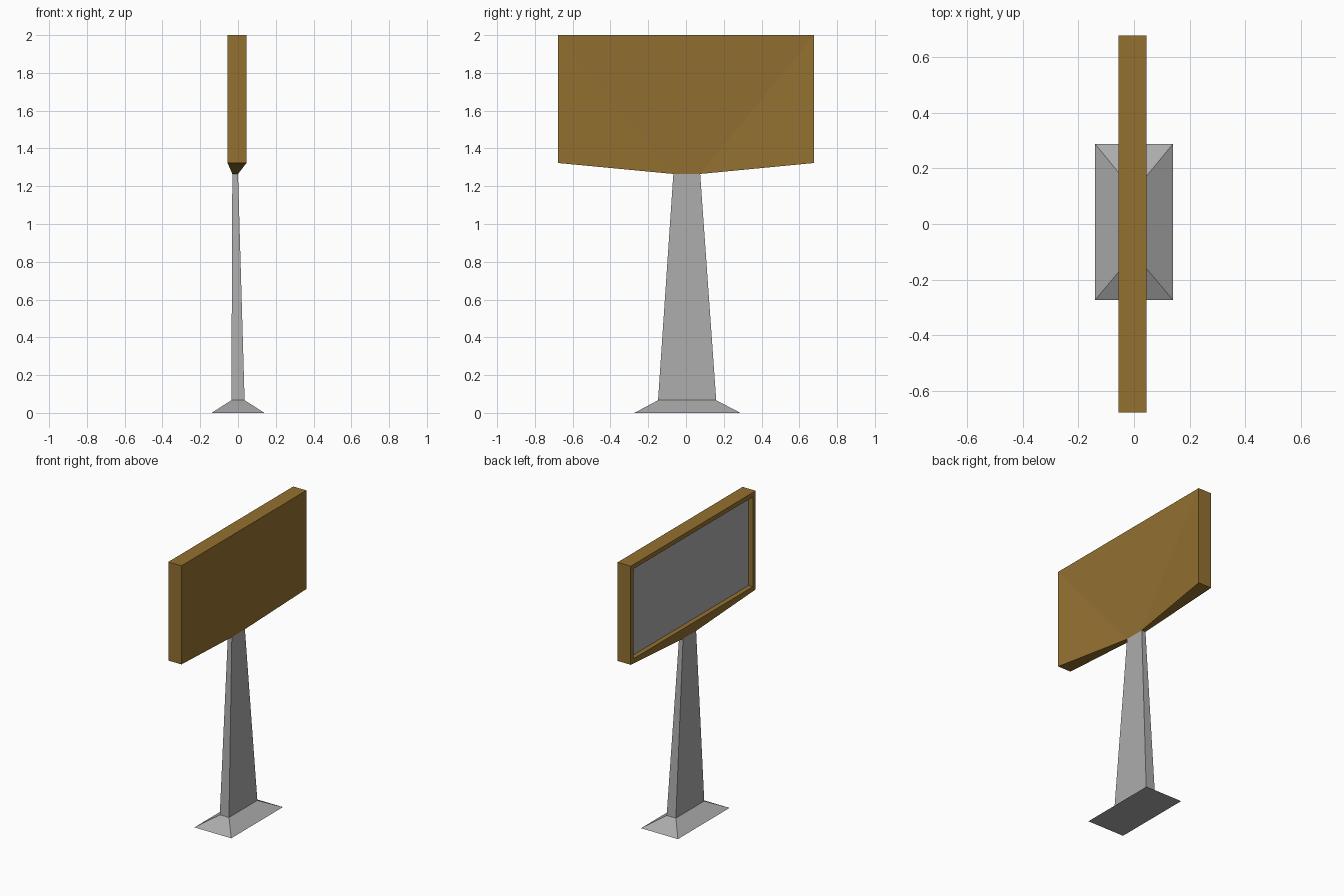
import bpy, bmesh

if "Cube" in bpy.data.objects:
    bpy.data.objects.remove(bpy.data.objects["Cube"])


def material(name, col):
    m = bpy.data.materials.new(name)
    m.diffuse_color = (*col, 1)
    m.use_nodes = True
    m.node_tree.nodes["Principled BSDF"].inputs["Base Color"].default_value = m.diffuse_color
    return m


wood = material("brown", (0.296, 0.165, 0.03))
metal = material("grey", (0.41, 0.41, 0.41))


def make(name, bm, mat):
    bmesh.ops.recalc_face_normals(bm, faces=bm.faces[:])
    me = bpy.data.meshes.new(name)
    bm.to_mesh(me)
    bm.free()
    me.materials.append(mat)
    ob = bpy.data.objects.new(name, me)
    bpy.context.collection.objects.link(ob)
    return ob


def bridge(bm, a, b):
    for i in range(4):
        j = (i + 1) % 4
        bm.faces.new((a[i], a[j], b[j], b[i]))


# stand: flared foot and tapering post, lofted through three rectangles
bm = bmesh.new()
rings = []
for x0, x1, y0, y1, z in ((-.14, .14, -.273, .288, 0),
                          (-.035, .035, -.148, .16, .067),
                          (-.03, 0, -.067, .075, 1.265)):
    rings.append([bm.verts.new((x, y, z)) for x, y in
                  ((x0, y0), (x1, y0), (x1, y1), (x0, y1))])
bridge(bm, rings[0], rings[1])
bridge(bm, rings[1], rings[2])
bm.faces.new(rings[0])
bm.faces.new(rings[2])
make("stand", bm, metal)

# board frame: six-sided outline on each side, keel narrowing to the post
W, TOP, MID, LOW = .678, 2.0, 1.323, 1.265
OUTLINE = ((-W, TOP), (-W, MID), (-.067, LOW), (.075, LOW), (W, MID), (W, TOP))
bm = bmesh.new()


def side(x, x_low):
    return [bm.verts.new((x_low if z == LOW else x, y, z)) for y, z in OUTLINE]


plain, open_side = side(.045, 0), side(-.055, -.03)
for i in range(6):
    j = (i + 1) % 6
    bm.faces.new((plain[i], plain[j], open_side[j], open_side[i]))
# plain side, folded gently down to the keel
p = plain
for f in ((p[0], p[1], p[2]), (p[0], p[2], p[3], p[5]), (p[5], p[3], p[4])):
    bm.faces.new(f)

# rim and recess walls on the other side
B, DEPTH = .03, -.022


def rect(bm, x):
    return [bm.verts.new((x, y, z)) for y, z in
            ((-W + B, TOP - B), (-W + B, MID + B), (W - B, MID + B), (W - B, TOP - B))]


q, r = open_side, rect(bm, -.055)
for f in ((q[0], q[1], r[1], r[0]), (q[1], q[2], r[1]), (q[2], q[3], r[2], r[1]),
          (q[3], q[4], r[2]), (q[4], q[5], r[3], r[2]), (q[5], q[0], r[0], r[3])):
    bm.faces.new(f)
deep = rect(bm, DEPTH)
bridge(bm, r, deep)
# temporary floor keeps normals consistent, then the panel replaces it
floor = bm.faces.new(deep)
bmesh.ops.recalc_face_normals(bm, faces=bm.faces[:])
bmesh.ops.delete(bm, geom=[floor], context='FACES_ONLY')
make("board_frame", bm, wood)

# recessed grey panel
bm = bmesh.new()
bm.faces.new(rect(bm, DEPTH))
panel = make("panel", bm, metal)
if panel.data.polygons[0].normal.x > 0:
    panel.data.flip_normals()
